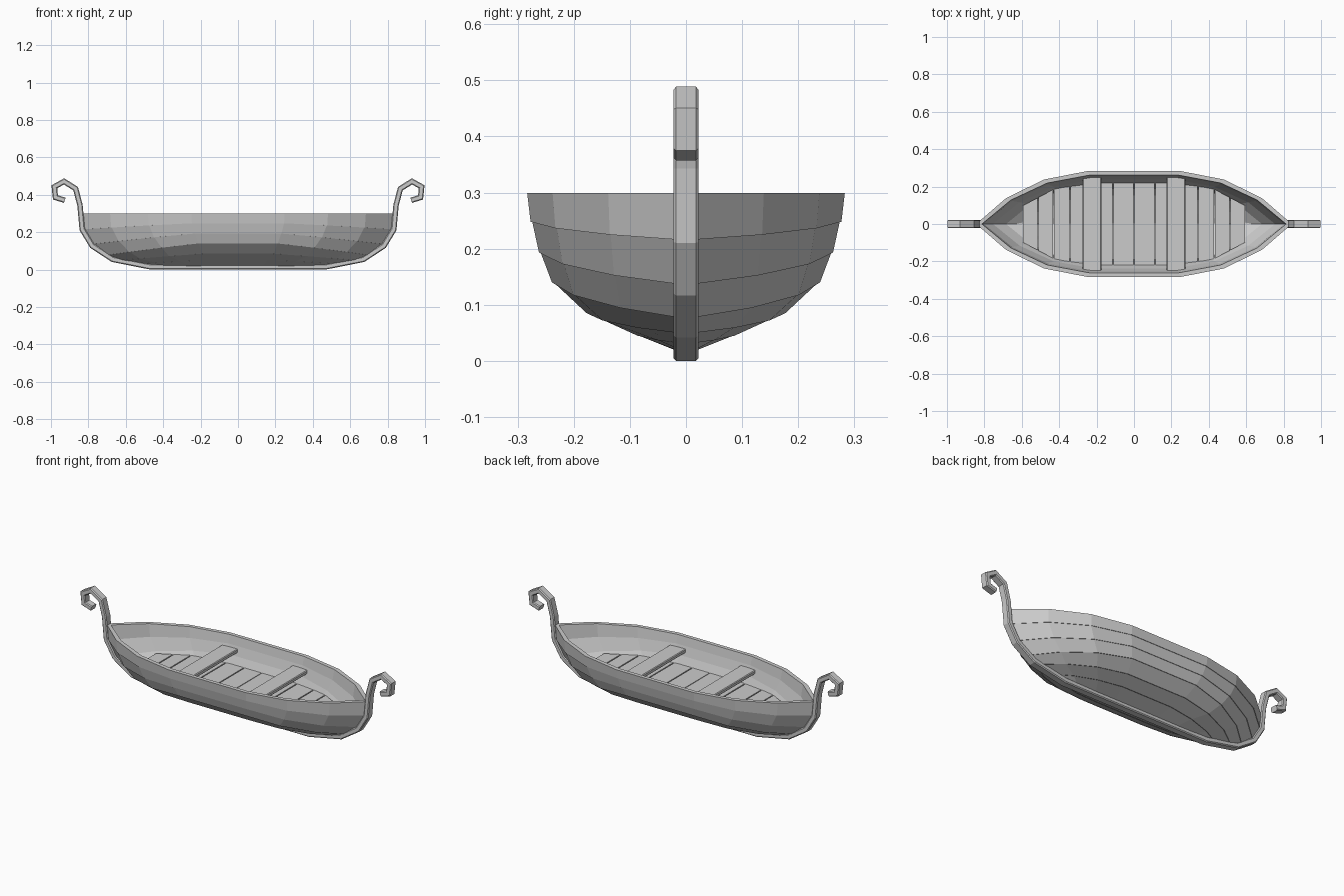
import bpy, bmesh, math
from mathutils import Vector

if "Cube" in bpy.data.objects:
    bpy.data.objects.remove(bpy.data.objects["Cube"])


def finish(bm, name):
    bmesh.ops.recalc_face_normals(bm, faces=bm.faces[:])
    me = bpy.data.meshes.new(name)
    bm.to_mesh(me)
    bm.free()
    ob = bpy.data.objects.new(name, me)
    bpy.context.collection.objects.link(ob)
    return ob


def bridge(bm, a, b):
    n = len(a)
    for i in range(n):
        bm.faces.new((a[i], a[(i + 1) % n], b[(i + 1) % n], b[i]))


def box(name, size, loc, bevel):
    bm = bmesh.new()
    bmesh.ops.create_cube(bm, size=1)
    for v in bm.verts:
        v.co = Vector([c * s for c, s in zip(v.co, size)]) + Vector(loc)
    bmesh.ops.bevel(bm, geom=bm.edges[:], offset=bevel, segments=1, affect='EDGES')
    return finish(bm, name)


# Hull plan outline: (fraction of length, fraction of width, fraction of drop to the tip)
PLAN = [(1, 0, 1), (.81, .49, .7), (.57, .84, .35), (.295, 1, 0)]


def ring(bm, w, z_mid, x_end, z_end):
    q = [(fx * x_end, fw * w, z_mid + (z_end - z_mid) * d) for fx, fw, d in PLAN]
    pts = q + [(-x, y, z) for x, y, z in reversed(q)]
    pts += [(-x, -y, z) for x, y, z in q[1:]] + [(x, -y, z) for x, y, z in reversed(q[1:])]
    return [bm.verts.new(p) for p in pts]


# Overlapping hull planks: half width, middle height, end x, end height
LEVELS = [(.283, .299, .844, .299), (.274, .248, .834, .215), (.259, .193, .785, .135),
          (.236, .14, .715, .075), (.174, .085, .645, .048), (.10, .053, .54, .03),
          (.02, .02, .47, .015)]
T = .022
for k in range(6):
    bm = bmesh.new()
    w0, z0, x0, e0 = LEVELS[k]
    w1, z1, x1, e1 = LEVELS[k + 1]
    lap = .003 if k < 5 else 0
    lift = .002 * k
    lift1 = .002 * (k + 1)
    loops = [ring(bm, w0, z0, x0, e0),
             ring(bm, w1 + lap, z1, x1 + lap, e1),
             ring(bm, max(w1 - T, .006), z1 + lift1, x1 - T * 1.4, e1 + lift1),
             ring(bm, w0 - T, z0 + lift, x0 - T * 1.4, e0 + lift)]
    for i in range(4):
        bridge(bm, loops[i], loops[(i + 1) % 4])
    finish(bm, f"hull_plank_{k + 1}")

# Keel sweeping up into the curled stem posts
half = [(.465, .0145), (.67, .055), (.78, .127), (.833, .215), (.845, .345), (.868, .433),
        (.93, .472), (.982, .443), (.976, .386), (.926, .371)]
path = [Vector((-x, 0, z)) for x, z in reversed(half)] + [Vector((x, 0, z)) for x, z in half]
HW, HT, C = .0225, .0145, .005
section = [(-HW, -HT + C), (-HW + C, -HT), (HW - C, -HT), (HW, -HT + C),
           (HW, HT - C), (HW - C, HT), (-HW + C, HT), (-HW, HT - C)]
bm = bmesh.new()
loops = []
for i, p in enumerate(path):
    a = (p - path[i - 1]).normalized() if i else (path[1] - p).normalized()
    b = (path[i + 1] - p).normalized() if i < len(path) - 1 else a
    t = (a + b).normalized()
    n = Vector((-t.z, 0, t.x)) / max(t.dot(a), .5)
    loops.append([bm.verts.new(p + n * v + Vector((0, u, 0))) for u, v in section])
for a, b in zip(loops, loops[1:]):
    bridge(bm, a, b)
bm.faces.new(loops[0])
bm.faces.new(loops[-1])
finish(bm, "keel_and_stems")

# Floor boards cut to the inside of the hull
EDGE = [(0, .228), (.22, .228), (.43, .185), (.6, .095)]


def half_width(x):
    for (xa, ya), (xb, yb) in zip(EDGE, EDGE[1:]):
        if x <= xb:
            return ya + (yb - ya) * (x - xa) / (xb - xa)
    return EDGE[-1][1]


cuts = [0, .113, .228, .343, .43, .513, .597]
GAP = .003
for s in (-1, 1):
    for i, (xa, xb) in enumerate(zip(cuts, cuts[1:])):
        xa, xb = xa + (GAP if i else .002), xb - GAP
        bm = bmesh.new()
        layers = []
        for z in (.141, .155):
            layers.append([bm.verts.new((s * x, sy * half_width(x), z))
                           for x, sy in ((xa, -1), (xb, -1), (xb, 1), (xa, 1))])
            bm.faces.new(layers[-1])
        bridge(bm, *layers)
        finish(bm, f"floor_board_{'left' if s < 0 else 'right'}_{i + 1}")

# Two bench seats across the hull
for s, side in ((-1, "left"), (1, "right")):
    box(f"seat_{side}", (.10, .515, .022), (s * .225, 0, .224), .004)
